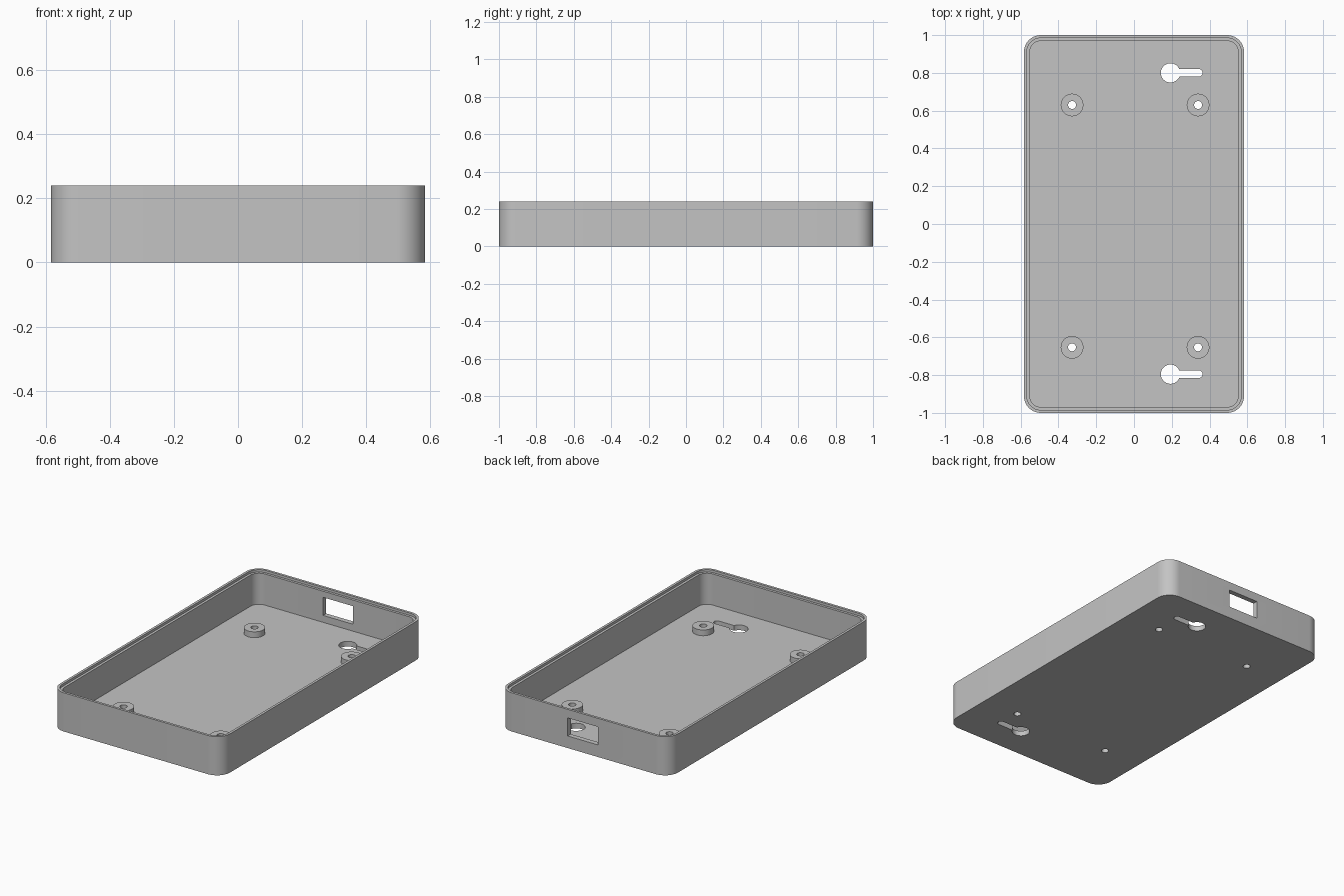
import bpy
import bmesh
from math import asin, cos, pi, sin

cube = bpy.data.objects.get("Cube")
if cube:
    bpy.data.objects.remove(cube, do_unlink=True)

HALF_X, HALF_Y, HEIGHT, CORNER = 0.583, 1.0, 0.24, 0.09
WALL, FLOOR, LIP = 0.031, 0.032, 0.015
BOSS_TOP, BOSS_RADIUS, HOLE_RADIUS = 0.068, 0.06, 0.021

grey = bpy.data.materials.new("light grey plastic")
grey.use_nodes = True
colour = (0.55, 0.55, 0.55, 1)
grey.diffuse_color = colour
grey.node_tree.nodes["Principled BSDF"].inputs["Base Color"].default_value = colour


def arc(cx, cy, radius, start, end, steps):
    angles = [start + (end - start) * i / steps for i in range(steps + 1)]
    return [(cx + radius * cos(a), cy + radius * sin(a)) for a in angles]


def circle(cx, cy, radius, steps=40):
    return arc(cx, cy, radius, 0, 2 * pi, steps)[:-1]


def rounded_rectangle(inset):
    points = []
    for i, (sx, sy) in enumerate([(1, 1), (-1, 1), (-1, -1), (1, -1)]):
        points += arc(sx * (HALF_X - CORNER), sy * (HALF_Y - CORNER),
                      CORNER - inset, i * pi / 2, (i + 1) * pi / 2, 12)
    return points


def loft(name, sections, closed=False):
    """Bridge (outline, z) sections; either cap the ends or join them in a loop."""
    bm = bmesh.new()
    rings = [[bm.verts.new((x, y, z)) for x, y in outline] for outline, z in sections]
    pairs = list(zip(rings, rings[1:]))
    if closed:
        pairs.append((rings[-1], rings[0]))
    else:
        bm.faces.new(rings[0])
        bm.faces.new(rings[-1])
    for a, b in pairs:
        for i in range(len(a)):
            j = (i + 1) % len(a)
            bm.faces.new((a[i], a[j], b[j], b[i]))
    bmesh.ops.recalc_face_normals(bm, faces=bm.faces)
    mesh = bpy.data.meshes.new(name)
    bm.to_mesh(mesh)
    bm.free()
    mesh.materials.append(grey)
    obj = bpy.data.objects.new(name, mesh)
    bpy.context.collection.objects.link(obj)
    return obj


def activate(obj):
    bpy.ops.object.select_all(action='DESELECT')
    obj.select_set(True)
    bpy.context.view_layer.objects.active = obj


def cut(target, outline, bottom, top):
    cutter = loft("cutter", [(outline, bottom), (outline, top)])
    cutter.hide_render = True
    activate(target)
    modifier = target.modifiers.new("cut", 'BOOLEAN')
    modifier.operation = 'DIFFERENCE'
    modifier.solver = 'EXACT'
    modifier.object = cutter
    bpy.ops.object.modifier_apply(modifier=modifier.name)
    bpy.data.objects.remove(cutter, do_unlink=True)


def smooth(obj):
    activate(obj)
    bpy.ops.object.shade_smooth_by_angle(angle=pi / 6)


# Open tray with a stepped rim
outer, step, inner = [rounded_rectangle(d) for d in (0, WALL / 2, WALL)]
tray = loft("tray", [(outer, 0), (outer, HEIGHT), (step, HEIGHT),
                     (step, HEIGHT - LIP), (inner, HEIGHT - LIP), (inner, FLOOR)])

# Connector window in the back wall
window = [(-0.095, 0.9), (0.112, 0.9), (0.112, 1.1), (-0.095, 1.1)]
cut(tray, window, 0.075, 0.187)

# Keyhole hanging slots in the floor
for y in (0.8, -0.795):
    head, slot = 0.051, 0.02
    start = asin(slot / head)
    keyhole = arc(0.193, y, head, start, 2 * pi - start, 36)
    keyhole += arc(0.343, y, slot, -pi / 2, pi / 2, 12)
    cut(tray, keyhole, -0.1, 0.1)

# Screw bosses with through holes
for side, x in (("right", -0.328), ("left", 0.339)):
    for end, y in (("back", 0.63), ("front", -0.653)):
        hole, rim = circle(x, y, HOLE_RADIUS), circle(x, y, BOSS_RADIUS)
        cut(tray, hole, -0.1, 0.1)
        boss = loft(f"screw_boss_{end}_{side}",
                    [(rim, FLOOR), (rim, BOSS_TOP), (hole, BOSS_TOP), (hole, FLOOR)],
                    closed=True)
        smooth(boss)

smooth(tray)
